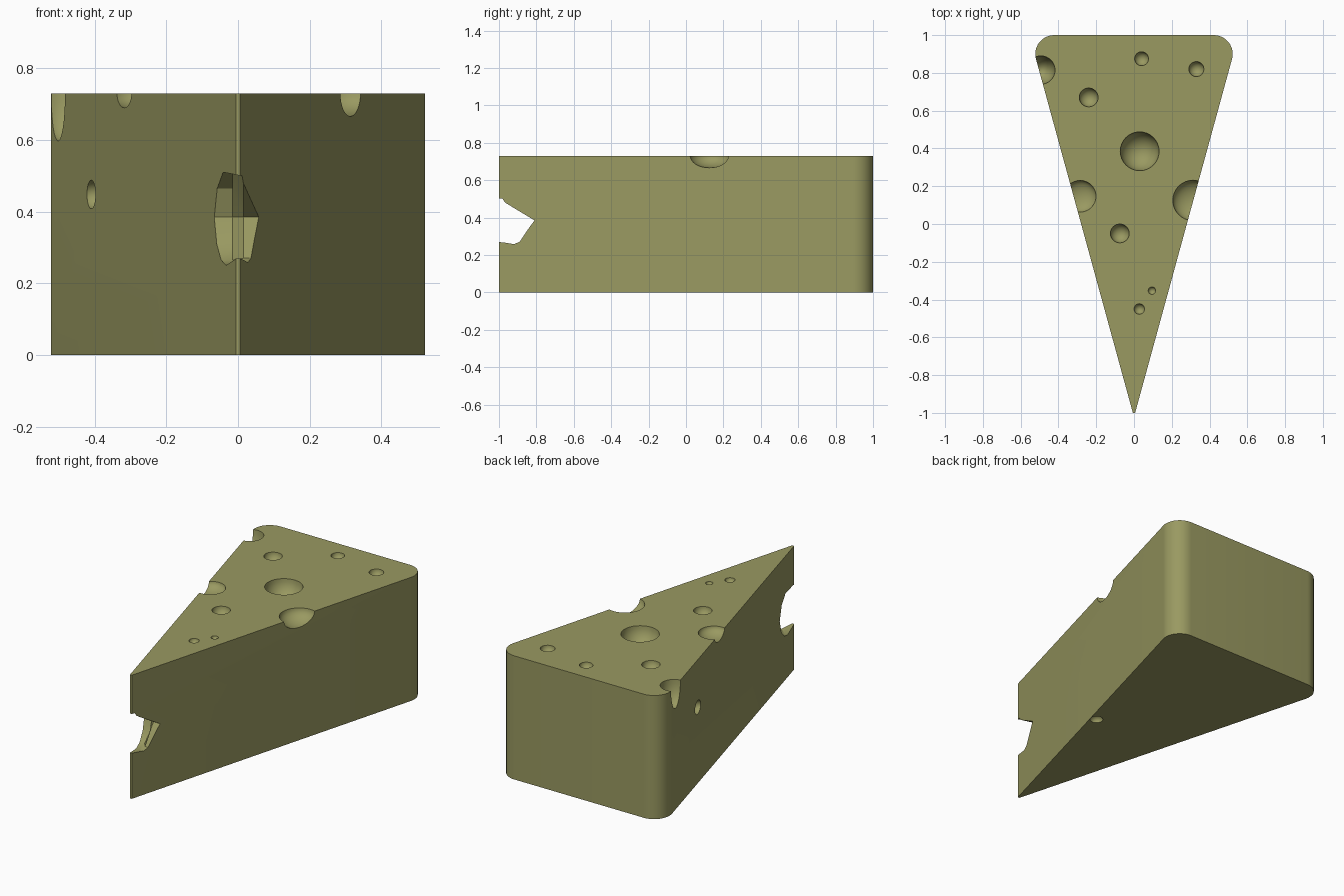
import bpy, bmesh, math
from mathutils import Matrix, Vector

if "Cube" in bpy.data.objects:
    bpy.data.objects.remove(bpy.data.objects["Cube"])

HEIGHT = 0.73


def new_object(name, bm):
    bmesh.ops.recalc_face_normals(bm, faces=bm.faces)
    mesh = bpy.data.meshes.new(name)
    bm.to_mesh(mesh)
    bm.free()
    obj = bpy.data.objects.new(name, mesh)
    bpy.context.collection.objects.link(obj)
    return obj


def loft(bm, rings):
    """Skin a list of equal-length point rings and cap both ends."""
    loops = [[bm.verts.new(p) for p in ring] for ring in rings]
    n = len(loops[0])
    for a, b in zip(loops, loops[1:]):
        for i in range(n):
            j = (i + 1) % n
            bm.faces.new((a[i], a[j], b[j], b[i]))
    bm.faces.new(loops[0])
    bm.faces.new(loops[-1])


# Wedge outline: blunt tip and two rounded back corners
slope = math.atan(0.277)
right = [(0.006, -1.0)]
for i in range(13):
    a = -slope + (math.pi / 2 + slope) * i / 12
    right.append((0.4225 + 0.1 * math.cos(a), 0.9 + 0.1 * math.sin(a)))
outline = right + [(-x, y) for x, y in reversed(right)]
bm = bmesh.new()
loft(bm, [[(x, y, z) for x, y in outline] for z in (0, HEIGHT)])
cheese = new_object("cheese_wedge", bm)

# Holes: centre and radii of each ellipsoid bubble
T = HEIGHT
holes = [
    # bubbles inside the top face
    (0.04, 0.875, T, 0.037, 0.037), (0.33, 0.82, T, 0.04, 0.04),
    (-0.24, 0.67, T, 0.05, 0.05), (0.03, 0.385, T, 0.103, 0.103),
    (-0.075, -0.05, T, 0.05, 0.05), (0.095, -0.353, T, 0.02, 0.02),
    (0.028, -0.45, T, 0.028, 0.028),
    # bubbles breaking the top edges
    (-0.493, 0.815, T, 0.075, 0.135), (-0.285, 0.147, T, 0.084, 0.045),
    (0.312, 0.125, T, 0.107, 0.065),
    # bubbles on the left side and underneath
    (-0.408, 0.475, 0.447, 0.045, 0.04), (0.227, -0.055, 0, 0.036, 0.03),
]
bm = bmesh.new()
for x, y, z, r, rz in holes:
    # small vertical offset keeps the ring of vertices off the cut plane
    m = Matrix.Translation((x, y, z + 0.001)) @ Matrix.Diagonal((r, r, rz, 1))
    bmesh.ops.create_uvsphere(bm, u_segments=32, v_segments=16, radius=1, matrix=m)

# Notch through the tip: round on the left, angular on the right
left_cut = [(-1.06, 0.50), (-0.87, 0.51), (-0.81, 0.465), (-0.78, 0.385),
            (-0.805, 0.31), (-0.85, 0.265), (-0.90, 0.25), (-1.06, 0.28)]
right_cut = [(-1.06, 0.537), (-1.0, 0.50), (-0.91, 0.445), (-0.81, 0.385),
             (-0.85, 0.33), (-0.89, 0.27), (-0.92, 0.258), (-1.06, 0.28)]
loft(bm, [[(x, y, z) for y, z in prof] for x, prof in
          ((-0.1, left_cut), (-0.015, left_cut), (0.015, right_cut), (0.1, right_cut))])
cutter = new_object("hole_cutter", bm)
cutter.hide_render = True

# Cut the holes, bake the result and drop the cutter
mod = cheese.modifiers.new("holes", 'BOOLEAN')
mod.operation = 'DIFFERENCE'
mod.solver = 'EXACT'
mod.object = cutter
bpy.context.view_layer.objects.active = cheese
cheese.select_set(True)
bpy.ops.object.modifier_apply(modifier=mod.name)
bpy.data.objects.remove(cutter)
bpy.ops.object.shade_smooth_by_angle(angle=math.radians(30))

# Cheese colour
mat = bpy.data.materials.new("cheese")
mat.diffuse_color = (0.32, 0.32, 0.12, 1)
mat.use_nodes = True
mat.node_tree.nodes["Principled BSDF"].inputs["Base Color"].default_value = mat.diffuse_color
cheese.data.materials.clear()
cheese.data.materials.append(mat)
